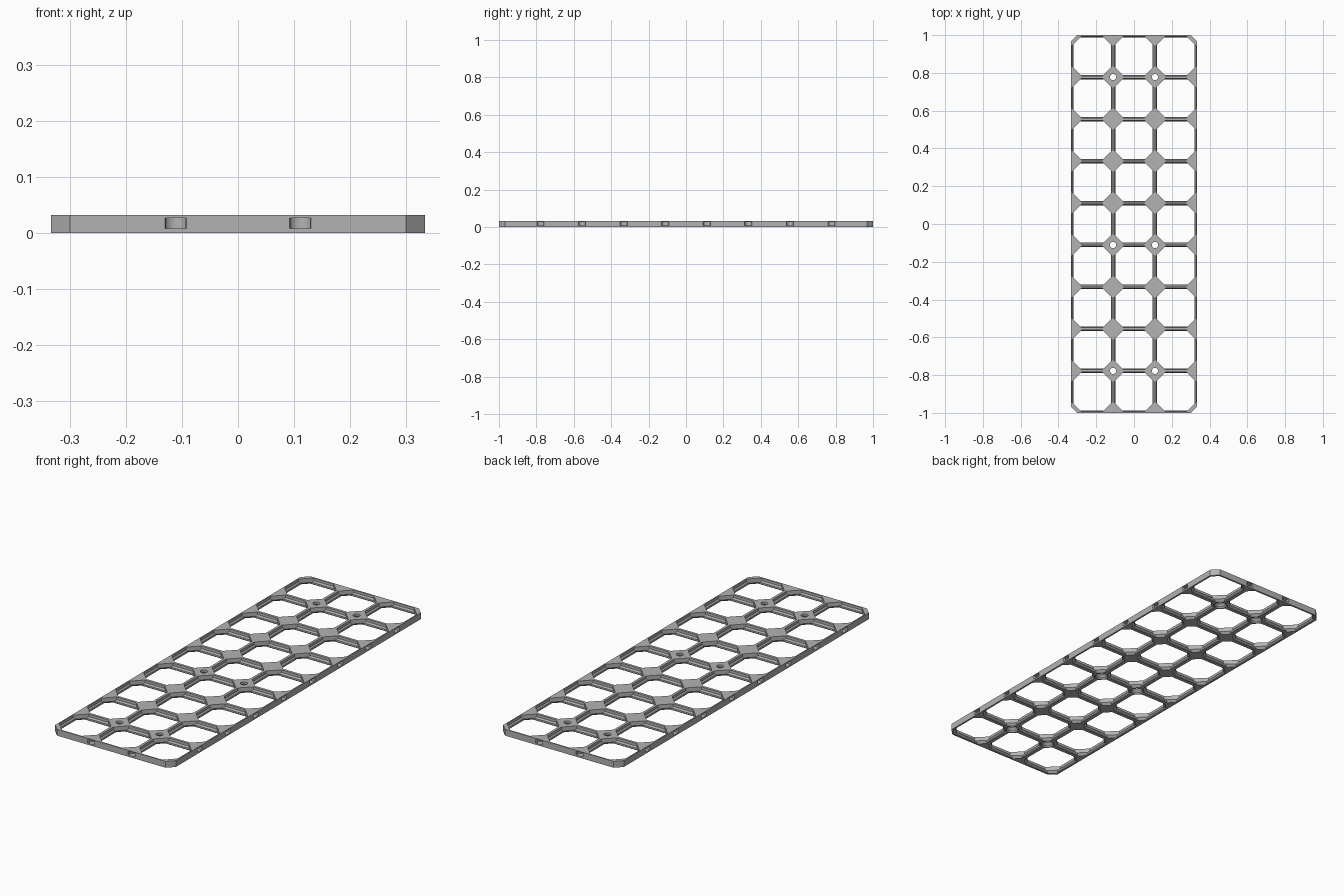
import bpy, bmesh, math

if "Cube" in bpy.data.objects:
    bpy.data.objects.remove(bpy.data.objects["Cube"])

S = 2 / 252            # millimetres to model units
PITCH, NX, NY, H = 28, 3, 9, 4
W, L, CHAMFER = PITCH * NX / 2, PITCH * NY / 2, 4.2

grey = bpy.data.materials.new("grey plastic")
grey.diffuse_color = (0.45, 0.45, 0.45, 1)
grey.use_nodes = True
grey.node_tree.nodes["Principled BSDF"].inputs["Base Color"].default_value = grey.diffuse_color


def loft(bm, rings):
    """Closed solid through rings of equal point count."""
    vs = [[bm.verts.new([c * S for c in p]) for p in r] for r in rings]
    n = len(vs[0])
    for a, b in zip(vs, vs[1:]):
        for i in range(n):
            bm.faces.new((a[i], a[(i + 1) % n], b[(i + 1) % n], b[i]))
    bm.faces.new(vs[0][::-1])
    bm.faces.new(vs[-1])


def octagon(cx, cy, hx, hy, c, z):
    """Rectangle of half sizes hx, hy with its corners cut by c."""
    pts = [(hx, -hy + c), (hx, hy - c), (hx - c, hy), (-hx + c, hy),
           (-hx, hy - c), (-hx, -hy + c), (-hx + c, -hy), (hx - c, -hy)]
    return [(cx + x, cy + y, z) for x, y in pts]


def circle(cx, cy, r, z, n=32):
    return [(cx + r * math.cos(2 * math.pi * i / n),
             cy + r * math.sin(2 * math.pi * i / n), z) for i in range(n)]


def make(name, bm):
    bmesh.ops.recalc_face_normals(bm, faces=bm.faces)
    me = bpy.data.meshes.new(name)
    bm.to_mesh(me)
    bm.free()
    me.materials.append(grey)
    ob = bpy.data.objects.new(name, me)
    bpy.context.collection.objects.link(ob)
    return ob


# Slab with chamfered corners
bm = bmesh.new()
loft(bm, [octagon(0, 0, W, L, CHAMFER, z) for z in (0, H)])
panel = make("grid_panel", bm)

bm = bmesh.new()
xs = [(i - (NX - 1) / 2) * PITCH for i in range(NX)]
ys = [(j - (NY - 1) / 2) * PITCH for j in range(NY)]

# Cell openings: (height, wall inset, diagonal corner offset)
levels = [(-1, 1.1, 4.17), (0, 1.1, 4.17), (0.4, 1.5, 4.57),
          (1.4, 1.5, 5.57), (2.4, 0.8, 5.57), (H + 1, 0.8, 5.57)]
for x in xs:
    for y in ys:
        loft(bm, [octagon(x, y, PITCH / 2 - w, PITCH / 2 - w,
                          d * math.sqrt(2) - 2 * w, z) for z, w, d in levels])

# Screw holes, countersunk from below
for x in (-14, 14):
    for y in (-98, -14, 98):
        loft(bm, [circle(x, y, r, z) for r, z in
                  ((3.6, -1), (3.6, 1), (2.05, 2.55), (2.05, H + 1))])

# Rounded connector slots in the rim: (half width, depth) outline
half = [(2.45, -1), (2.45, 0.05), (2.15, 0.5), (2.15, 0.9), (2.45, 1.5)]
half += [(2.5 * math.cos(a * math.pi / 16), 1.6 + 2.2 * math.sin(a * math.pi / 16))
         for a in range(1, 8)]
outline = half + [(0, 3.8)] + [(-u, v) for u, v in reversed(half)]
for s in (-1, 1):
    for x in (-14, 14):
        loft(bm, [[(x + u, s * (L - v), z) for u, v in outline] for z in (1, 3.4)])
    for j in range(1, NY):
        y = j * PITCH - L
        loft(bm, [[(s * (W - v), y + u, z) for u, v in outline] for z in (1, 3.4)])
cutter = make("opening_cutter", bm)
cutter.hide_render = True

# Cut everything out of the slab
mod = panel.modifiers.new("openings", 'BOOLEAN')
mod.operation = 'DIFFERENCE'
mod.solver = 'EXACT'
mod.object = cutter
bpy.context.view_layer.objects.active = panel
panel.select_set(True)
bpy.ops.object.modifier_apply(modifier=mod.name)
bpy.data.objects.remove(cutter)
bpy.ops.object.shade_smooth_by_angle(angle=math.radians(25))
